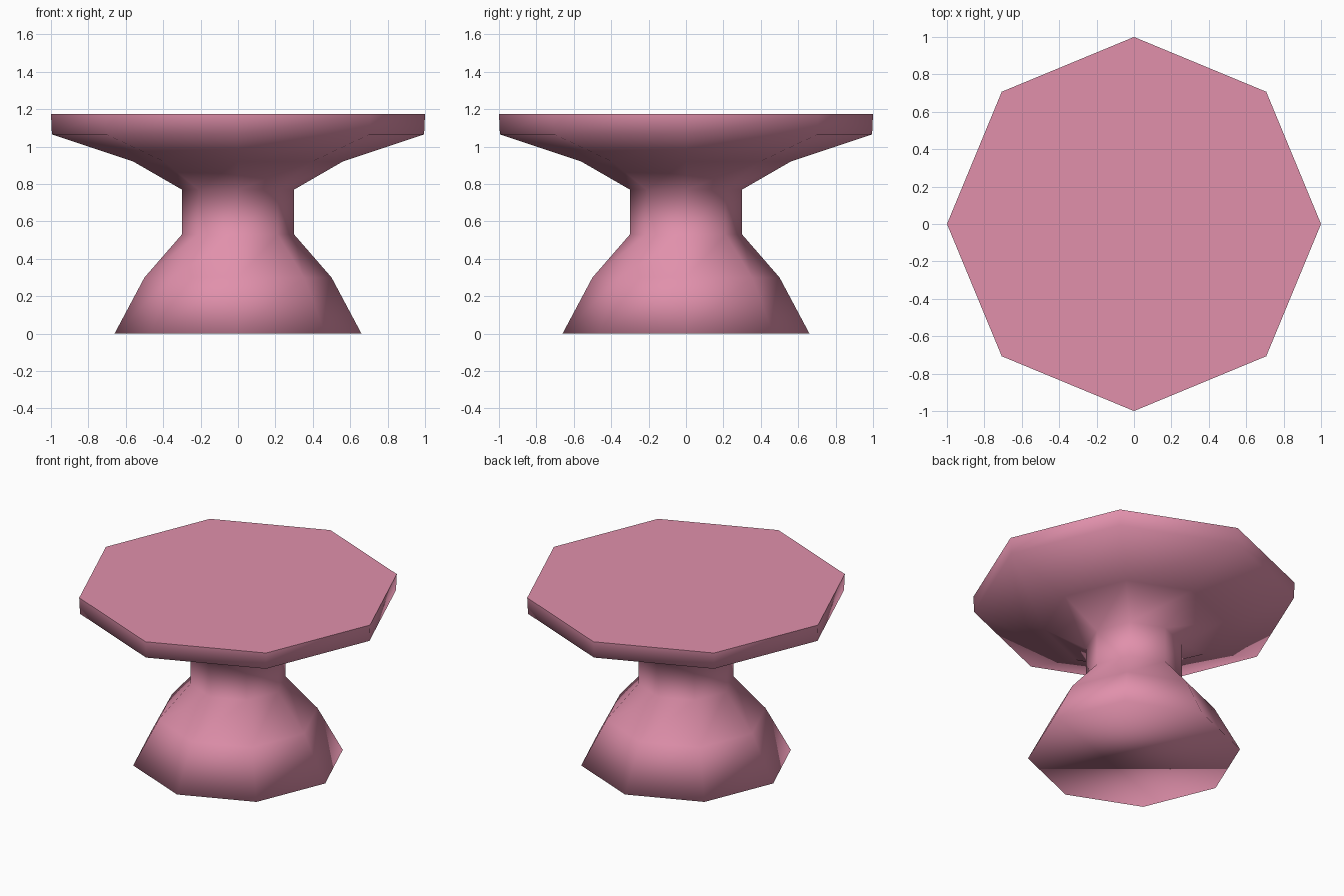
import bpy, bmesh, math

if "Cube" in bpy.data.objects:
    bpy.data.objects.remove(bpy.data.objects["Cube"])

SIDES = 8
# (radius, height) outline of the pedestal, bottom to top
PROFILE = [(0.66, 0.0), (0.50, 0.30), (0.30, 0.53), (0.30, 0.77),
           (0.56, 0.92), (0.995, 1.065), (1.0, 1.175)]

pink = bpy.data.materials.new("pink")
pink.diffuse_color = (0.75, 0.28, 0.41, 1.0)
pink.use_nodes = True
pink.node_tree.nodes["Principled BSDF"].inputs["Base Color"].default_value = pink.diffuse_color

bm = bmesh.new()
rings = []
for r, z in PROFILE:
    rings.append([bm.verts.new((r * math.cos(i * math.tau / SIDES),
                                r * math.sin(i * math.tau / SIDES), z))
                  for i in range(SIDES)])

# smooth-shaded octagonal wall
for low, high in zip(rings, rings[1:]):
    for i in range(SIDES):
        j = (i + 1) % SIDES
        bm.faces.new((low[i], low[j], high[j], high[i])).smooth = True

# underside blends into the wall, table top stays flat with a crisp rim
bm.faces.new(rings[0][::-1]).smooth = True
top = bm.faces.new(rings[-1])
top.smooth = False
for e in top.edges:
    e.smooth = False

mesh = bpy.data.meshes.new("pedestal_table")
bm.to_mesh(mesh)
bm.free()
mesh.materials.append(pink)
table = bpy.data.objects.new("pedestal_table", mesh)
bpy.context.collection.objects.link(table)
